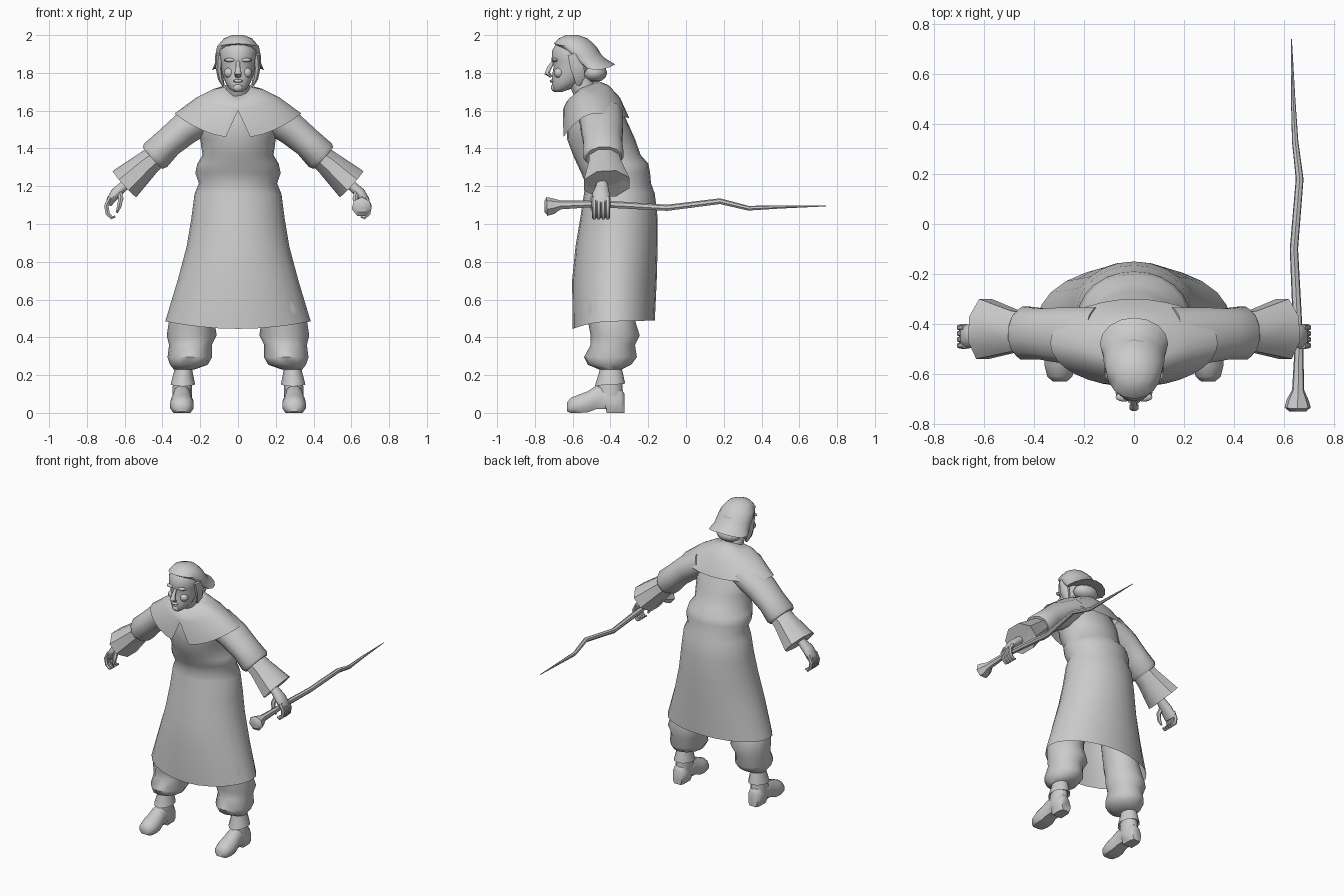
import bpy, bmesh, math
from mathutils import Vector

mat = bpy.data.materials.new("plain_grey")
mat.diffuse_color = (0.6, 0.6, 0.6, 1)


def loft(name, rings, caps=(True, True), mirror=False, angle=50):
    """Skin a list of equal point rings, optionally capped and mirrored in x."""
    bm = bmesh.new()
    vs = [[bm.verts.new(p) for p in r] for r in rings]
    n = len(rings[0])
    for a, b in zip(vs, vs[1:]):
        for i in range(n):
            j = (i + 1) % n
            bm.faces.new((a[i], a[j], b[j], b[i]))
    for ring, cap in ((vs[0], caps[0]), (vs[-1], caps[1])):
        if cap:
            bm.faces.new(ring)
    bmesh.ops.recalc_face_normals(bm, faces=bm.faces)
    me = bpy.data.meshes.new(name)
    bm.to_mesh(me)
    bm.free()
    me.materials.append(mat)
    ob = bpy.data.objects.new(name, me)
    bpy.context.collection.objects.link(ob)
    bpy.ops.object.select_all(action='DESELECT')
    ob.select_set(True)
    bpy.context.view_layer.objects.active = ob
    bpy.ops.object.shade_smooth_by_angle(angle=math.radians(angle))
    if mirror:
        ob.modifiers.new("mirror", 'MIRROR')
    return ob


def level(z, rx, yf, yb, zf=None, zb=None, cx=0, n=24):
    """Oval ring round z; front and back may sit at other heights."""
    zf, zb = z if zf is None else zf, z if zb is None else zb
    pts = []
    for i in range(n):
        a = math.tau * i / n
        c, s = math.cos(a), math.sin(a)
        h = z + ((zf if c > 0 else zb) - z) * c * c
        pts.append(Vector((cx + rx * s, (yf + yb) / 2 + (yf - yb) / 2 * c, h)))
    return pts


def tube(path, n=8, side=(0, 1, 0), turn=0.5):
    """Rings along a path of (x, y, z, half thickness, half width along side)."""
    rings, side = [], Vector(side)
    for i, p in enumerate(path):
        a, b = path[max(i - 1, 0)], path[min(i + 1, len(path) - 1)]
        t = Vector(b[:3]) - Vector(a[:3])
        up = t.cross(side).normalized()
        wide = up.cross(t).normalized()
        ring = []
        for k in range(n):
            f = math.tau * (k + turn) / n
            ring.append(Vector(p[:3]) + up * p[3] * math.cos(f) + wide * p[4] * math.sin(f))
        rings.append(ring)
    return rings


def ball(name, c, r, mirror=False):
    rings = []
    for i in range(7):
        t = math.pi * (i + 0.15) / 6.3
        w, h = math.sin(t), math.cos(t)
        rings.append(level(c[2] + r[2] * h, r[0] * w, c[1] - r[1] * w, c[1] + r[1] * w, cx=c[0], n=12))
    return loft(name, rings, mirror=mirror)


# Robe with gathered waist
loft("robe", [
    level(.485, .385, -.60, -.165, .445, .49), level(.70, .32, -.603, -.155),
    level(.88, .272, -.585, -.15), level(1.03, .247, -.56, -.15), level(1.16, .23, -.54, -.165),
    level(1.215, .207, -.532, -.185), level(1.27, .226, -.555, -.19), level(1.32, .215, -.578, -.2),
    level(1.365, .188, -.598, -.24), level(1.45, .20, -.63, -.27), level(1.55, .215, -.63, -.315),
    level(1.65, .16, -.605, -.36), level(1.69, .07, -.58, -.44)], caps=(False, True))

# Shoulder cape with a pointed notch in the front hem
cape = [level(1.725, .072, -.605, -.46, 1.665, 1.755, n=32), level(1.715, .13, -.63, -.41, 1.65, 1.735, n=32),
        level(1.67, .22, -.648, -.35, 1.615, 1.67, n=32), level(1.585, .335, -.652, -.30, 1.455, 1.56, n=32)]
cape[3][0].z = 1.60
loft("shoulder_cape", cape, caps=(True, False))

# Sleeves: full upper sleeve, then a wide flared cuff that is hollow
loft("upper_sleeve", tube([(.15, -.45, 1.58, .09, .12), (.28, -.445, 1.505, .09, .115),
     (.37, -.44, 1.43, .083, .105), (.435, -.437, 1.365, .09, .11), (.452, -.436, 1.35, .08, .098)],
     n=12), mirror=True)
loft("flared_cuff", tube([(.43, -.435, 1.36, .068, .085), (.48, -.43, 1.32, .075, .09),
     (.60, -.42, 1.212, .1, .13), (.595, -.42, 1.216, .092, .12), (.49, -.43, 1.31, .05, .06)]),
     mirror=True, angle=40)

# Hands with curled fingers
loft("hand", tube([(.53, -.44, 1.275, .03, .033), (.60, -.445, 1.205, .028, .032),
     (.645, -.45, 1.165, .03, .045), (.675, -.45, 1.125, .024, .05), (.685, -.45, 1.10, .015, .045)],
     n=10), mirror=True)
for i in range(4):
    y = -.486 + .024 * i
    loft("finger", tube([(.675, y, 1.14, .014, .014), (.697, y, 1.095, .014, .013),
         (.69, y, 1.055, .013, .012), (.668, y, 1.033, .011, .011), (.65, y, 1.04, .006, .006)],
         n=6), mirror=True)
loft("thumb", tube([(.63, -.46, 1.18, .016, .016), (.62, -.492, 1.135, .015, .015),
     (.63, -.497, 1.09, .013, .013), (.642, -.49, 1.06, .006, .006)], n=6), mirror=True)

# Crooked wand with a knob on the front end
loft("wand", tube([(.655, -.75, 1.09, .03, .035), (.655, -.735, 1.09, .052, .054),
     (.655, -.705, 1.093, .045, .045), (.657, -.665, 1.1, .025, .025), (.66, -.5, 1.105, .018, .018),
     (.652, -.35, 1.10, .019, .019), (.64, -.1, 1.085, .017, .017), (.663, .18, 1.12, .016, .016),
     (.645, .33, 1.083, .013, .013), (.637, .5, 1.09, .009, .009), (.63, .74, 1.095, .002, .002)],
     n=7, side=(1, 0, 0)), angle=40)

# Baggy trousers
loft("trouser_leg", [
    level(.95, .10, -.48, -.25, cx=.13, n=12), level(.55, .115, -.53, -.28, cx=.235, n=12),
    level(.49, .12, -.52, -.27, cx=.245, n=12), level(.41, .132, -.505, -.245, cx=.245, n=12),
    level(.36, .113, -.505, -.27, cx=.252, n=12), level(.295, .118, -.54, -.26, cx=.255, n=12),
    level(.255, .1, -.52, -.29, cx=.26, n=12), level(.23, .055, -.46, -.34, cx=.285, n=12)],
    mirror=True)

# Boots: turned-over top, shaft, and foot with arch and heel
loft("boot_top", [level(.25, .045, -.455, -.345, cx=.288, n=12), level(.215, .05, -.46, -.335, cx=.29, n=12),
     level(.15, .065, -.483, -.322, .14, .155, cx=.292, n=12), level(.165, .045, -.45, -.345, cx=.292, n=12)],
     mirror=True)
loft("boot_shaft", [level(.19, .05, -.46, -.34, cx=.292, n=12), level(.12, .052, -.475, -.335, cx=.295, n=12),
     level(.05, .05, -.46, -.33, cx=.297, n=12)], mirror=True)
foot = []
for y, rx, lo, hi in ((-.63, .03, .008, .055), (-.61, .052, 0, .08), (-.565, .064, 0, .098),
                      (-.52, .062, .003, .115), (-.475, .053, .02, .145), (-.425, .05, .022, .15),
                      (-.42, .052, 0, .15), (-.345, .05, 0, .13), (-.325, .035, 0, .10)):
    ring = []
    for k in range(12):
        a = math.tau * (k + .5) / 12
        ring.append((.297 + rx * math.cos(a), y, lo + (hi - lo) * max(0, .4 + .62 * math.sin(a))))
    foot.append(ring)
loft("boot_foot", foot, mirror=True)

# Neck and head
loft("neck", tube([(0, -.50, 1.64, .06, .065), (0, -.545, 1.72, .063, .062), (0, -.58, 1.80, .06, .06)],
     n=12, side=(1, 0, 0)))
loft("head", [
    level(1.70, .022, -.70, -.655, n=16), level(1.715, .045, -.708, -.61, n=16),
    level(1.75, .068, -.71, -.55, n=16), level(1.79, .082, -.708, -.52, n=16),
    level(1.835, .09, -.70, -.48, n=16), level(1.865, .096, -.712, -.46, n=16),
    level(1.92, .102, -.708, -.46, n=16), level(1.965, .08, -.68, -.50, n=16),
    level(1.99, .04, -.64, -.55, n=16)])
# Face: nose, brows, cheeks, moustache and beard
loft("nose", tube([(0, -.70, 1.865, .008, .009), (0, -.725, 1.825, .013, .013),
     (0, -.735, 1.797, .016, .02), (0, -.712, 1.78, .008, .016)], n=8, side=(1, 0, 0)))
ball("brow", (.04, -.693, 1.868), (.034, .018, .011), True)
ball("cheek", (.045, -.672, 1.80), (.03, .028, .028), True)
ball("lips", (0, -.707, 1.757), (.026, .014, .009))
ball("chin_beard", (0, -.697, 1.722), (.026, .018, .022))

# Hair swept back to a flared hem, with side locks and a low roll at the nape
loft("hair", [
    level(2.0, .03, -.635, -.57, n=16), level(1.982, .075, -.675, -.52, n=16),
    level(1.94, .111, -.70, -.475, 1.955, 1.94, n=16), level(1.89, .121, -.655, -.45, 1.93, 1.90, n=16),
    level(1.85, .123, -.62, -.425, 1.90, 1.875, n=16),
    level(1.815, .137, -.585, -.375, 1.87, 1.845, n=16)], caps=(True, True))
loft("side_lock", tube([(.095, -.60, 1.90, .03, .022), (.10, -.575, 1.83, .04, .02),
     (.092, -.565, 1.77, .03, .016), (.078, -.57, 1.735, .012, .008)], n=8, side=(1, 0, 0)), mirror=True)
ball("nape_roll", (0, -.485, 1.80), (.09, .068, .05))
